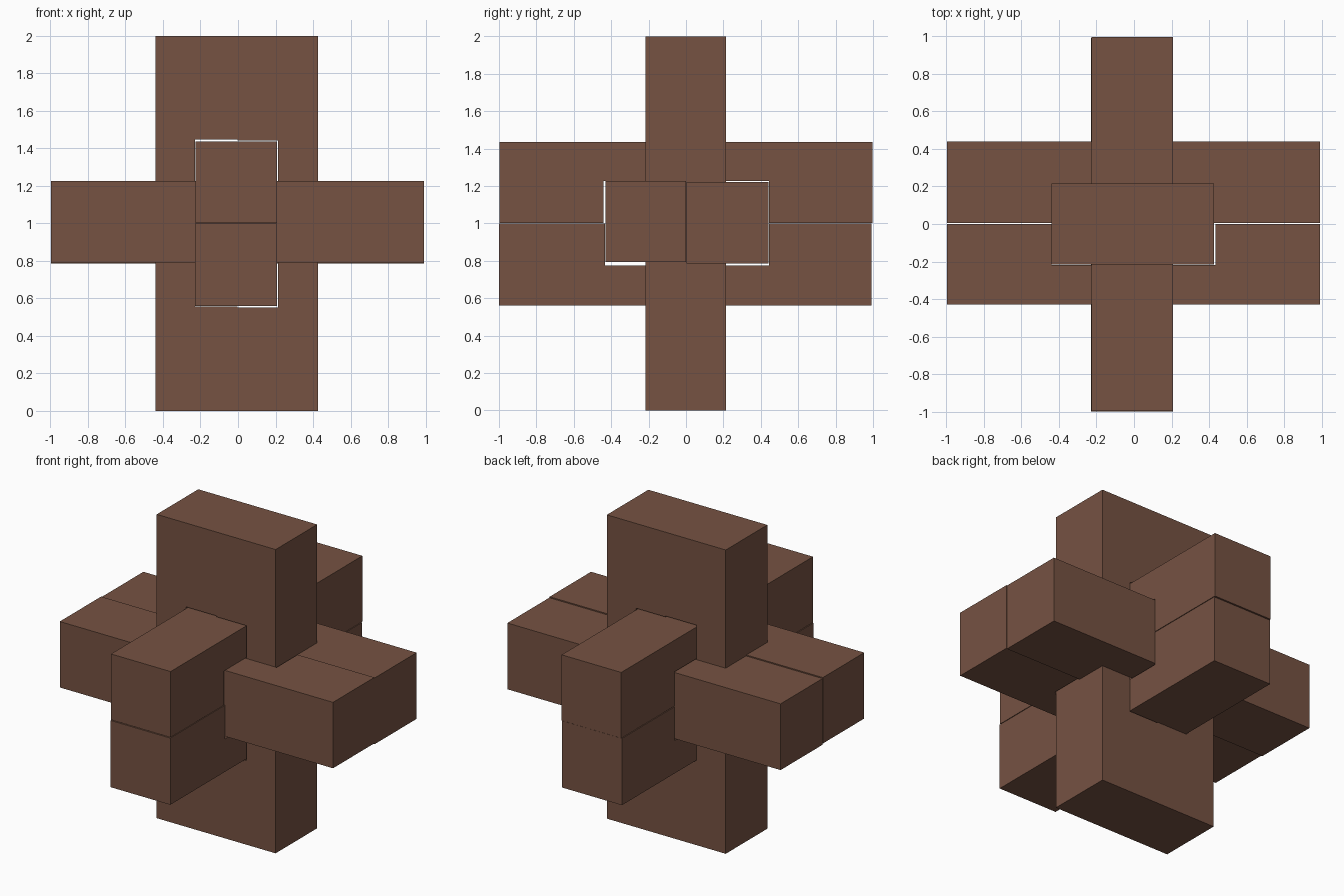
import bpy
import bmesh

if "Cube" in bpy.data.objects:
    bpy.data.objects.remove(bpy.data.objects["Cube"])

wood = bpy.data.materials.new("brown_wood")
wood.diffuse_color = (0.18, 0.085, 0.055, 1.0)
wood.use_nodes = True
wood.node_tree.nodes["Principled BSDF"].inputs["Base Color"].default_value = wood.diffuse_color


def notched_bar(name, axes, length, stack, thick, notch, depth):
    """U-shaped bar. axes = indices of (length, stack, thickness) directions.
    stack = (outer face, inner face); the notch is cut from the inner face to depth."""
    (l0, l1), (outer, inner), (n0, n1) = length, stack, notch
    profile = [(l0, outer), (l1, outer), (l1, inner), (n1, inner),
               (n1, depth), (n0, depth), (n0, inner), (l0, inner)]
    bm = bmesh.new()
    verts = []
    for l, s in profile:
        co = [0.0, 0.0, 0.0]
        co[axes[0]], co[axes[1]], co[axes[2]] = l, s, thick[0]
        verts.append(bm.verts.new(co))
    face = bm.faces.new(verts)
    extruded = bmesh.ops.extrude_face_region(bm, geom=[face])["geom"]
    shift = [0.0, 0.0, 0.0]
    shift[axes[2]] = thick[1] - thick[0]
    bmesh.ops.translate(bm, vec=shift,
                        verts=[v for v in extruded if isinstance(v, bmesh.types.BMVert)])
    bmesh.ops.recalc_face_normals(bm, faces=bm.faces)
    mesh = bpy.data.meshes.new(name)
    bm.to_mesh(mesh)
    bm.free()
    mesh.materials.append(wood)
    obj = bpy.data.objects.new(name, mesh)
    bpy.context.collection.objects.link(obj)


X, Y, Z = 0, 1, 2

# Upright pair, side by side in x, hollowed for the front-to-back pair
notched_bar("left_upright_bar", (Z, X, Y), (0.0, 2.0), (-0.44, -0.003),
            (-0.217, 0.215), (0.557, 1.448), -0.228)
notched_bar("right_upright_bar", (Z, X, Y), (0.0, 2.0), (0.426, -0.003),
            (-0.217, 0.215), (0.553, 1.442), 0.213)

# Front-to-back pair, stacked in z, hollowed for the sideways pair
notched_bar("upper_depth_bar", (Y, Z, X), (-0.997, 0.998), (1.436, 1.003),
            (-0.227, 0.207), (-0.44, 0.443), 1.228)
notched_bar("lower_depth_bar", (Y, Z, X), (-1.0, 0.992), (0.56, 0.999),
            (-0.228, 0.207), (-0.432, 0.443), 0.776)

# Sideways pair, side by side in y, hollowed for the upright pair
notched_bar("front_cross_bar", (X, Y, Z), (-0.997, 0.993), (-0.43, 0.0),
            (0.793, 1.227), (-0.44, 0.434), -0.219)
notched_bar("back_cross_bar", (X, Y, Z), (-0.997, 0.993), (0.44, 0.004),
            (0.786, 1.222), (-0.44, 0.427), 0.216)
